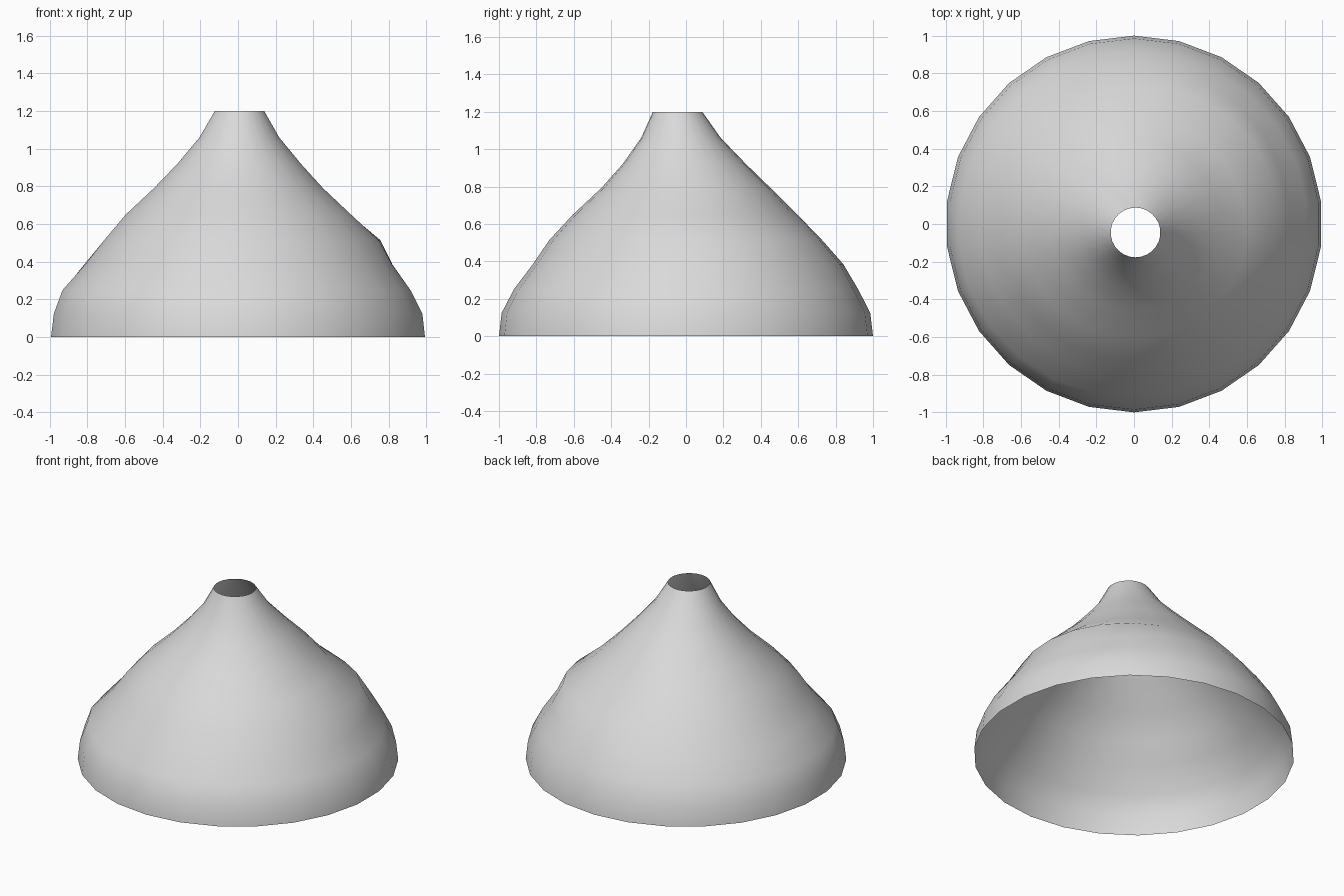
import bpy, bmesh, math

old = bpy.data.objects.get("Cube")
if old:
    bpy.data.objects.remove(old, do_unlink=True)

SIDES = 26
# radius and height of each ring, from the open base to the open neck
PROFILE = [(1.0, 0), (0.985, 0.125), (0.92, 0.25), (0.82, 0.385), (0.73, 0.515),
           (0.605, 0.65), (0.455, 0.79), (0.33, 0.92), (0.213, 1.06), (0.132, 1.2)]
# spiralling folds: centre angle, half width, ridge height, depth
FOLDS = [(45, 55, 0.47, 0.045), (195, 45, 0.28, 0.025)]


def bump(x):
    return math.exp(-x * x)


def fold_offset(angle, z):
    """Ridge with a groove above it, climbing as the angle falls."""
    total = 0
    for centre, width, height, depth in FOLDS:
        d = (angle - centre + 180) % 360 - 180
        above = z - (height - 0.0013 * d)
        shape = bump(above / 0.09) - 0.7 * bump((above - 0.17) / 0.09)
        total += depth * bump(d / width) * shape
    return total


# swept shell, leaning slightly to the front at the neck
bm = bmesh.new()
rings = []
for radius, z in PROFILE:
    lean = -0.045 * max(0, (z - 0.85) / 0.35)
    shift = 0.008 * z / 1.2
    ring = []
    for i in range(SIDES):
        angle = 90 + 360 * i / SIDES
        fade = min(1, z / 0.2)
        r = radius + fade * fold_offset(angle, z)
        a = math.radians(angle)
        ring.append(bm.verts.new((r * math.cos(a) + shift, r * math.sin(a) + lean, z)))
    rings.append(ring)
for low, high in zip(rings, rings[1:]):
    for i in range(SIDES):
        j = (i + 1) % SIDES
        bm.faces.new((low[i], low[j], high[j], high[i])).smooth = True

mesh = bpy.data.meshes.new("cone_shell")
bm.to_mesh(mesh)
bm.free()
shell = bpy.data.objects.new("cone_shell", mesh)
bpy.context.collection.objects.link(shell)

# plain grey surface
grey = bpy.data.materials.new("light_grey")
grey.use_nodes = True
colour = (0.7, 0.7, 0.7, 1)
grey.diffuse_color = colour
grey.node_tree.nodes["Principled BSDF"].inputs["Base Color"].default_value = colour
mesh.materials.append(grey)
